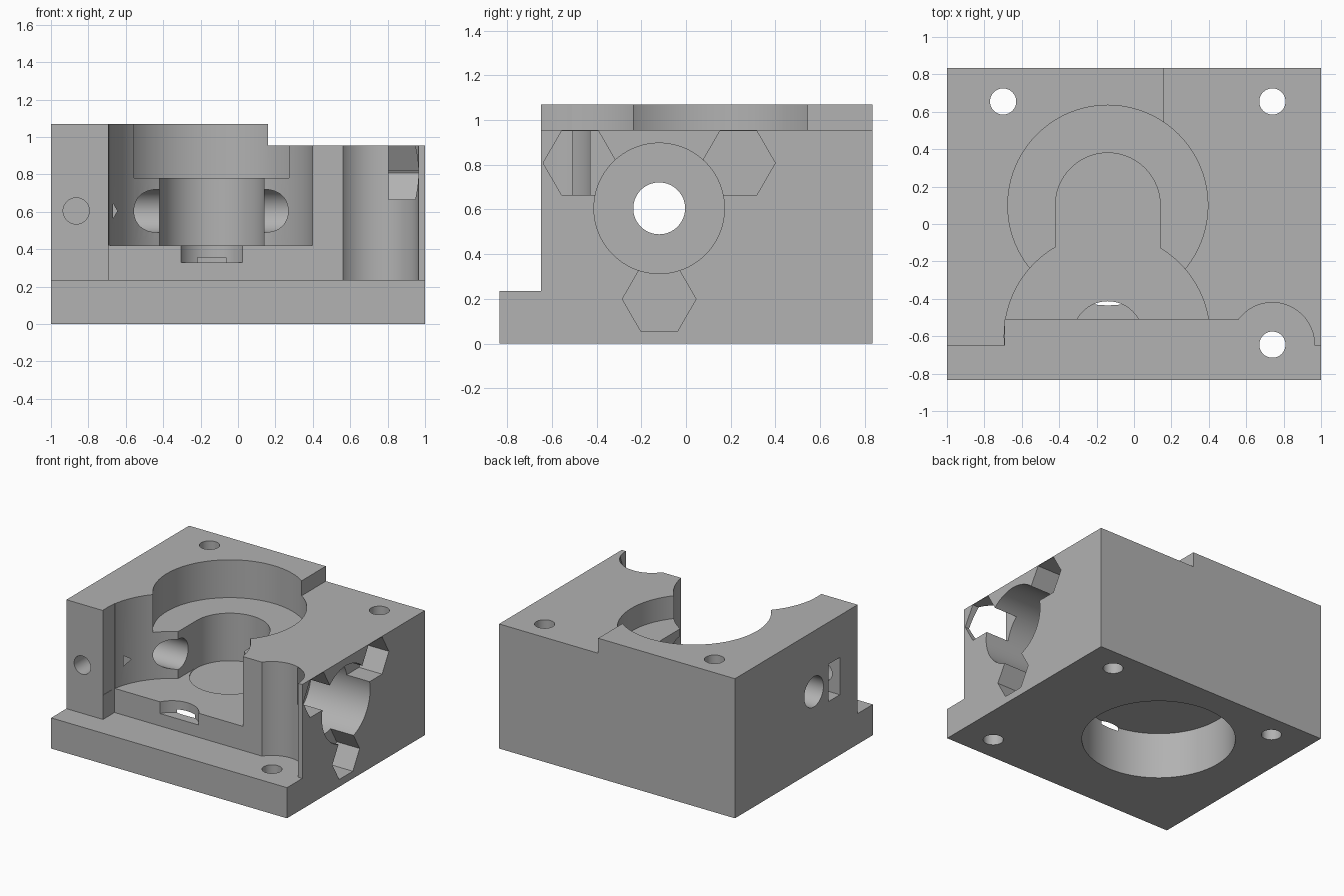
import bpy, bmesh, math
from mathutils import Matrix

cube = bpy.data.objects.get("Cube")
if cube:
    bpy.data.objects.remove(cube, do_unlink=True)

grey = bpy.data.materials.new("plain grey")
grey.use_nodes = True
grey.diffuse_color = (0.445, 0.445, 0.445, 1)
grey.node_tree.nodes["Principled BSDF"].inputs["Base Color"].default_value = grey.diffuse_color


def add_object(name, bm):
    mesh = bpy.data.meshes.new(name)
    bm.to_mesh(mesh)
    bm.free()
    mesh.materials.append(grey)
    obj = bpy.data.objects.new(name, mesh)
    bpy.context.collection.objects.link(obj)
    return obj


def box(name, x, y, z):
    bm = bmesh.new()
    size = [b - a for a, b in (x, y, z)]
    mid = [(a + b) / 2 for a, b in (x, y, z)]
    bmesh.ops.create_cube(bm, size=1, matrix=Matrix.Translation(mid) @ Matrix.Diagonal((*size, 1)))
    return add_object(name, bm)


def rod(name, axis, centre, radius, start, end, sides=96):
    """Prism along an axis; centre holds the other two coordinates in order."""
    bm = bmesh.new()
    place = list(centre)
    place.insert("XYZ".index(axis), (start + end) / 2)
    quarter = math.pi / 2
    turn = {"X": Matrix.Rotation(quarter, 4, "Y"),
            "Y": Matrix.Rotation(quarter, 4, "X") @ Matrix.Rotation(quarter, 4, "Z"),
            "Z": Matrix.Identity(4)}[axis]
    bmesh.ops.create_cone(bm, cap_ends=True, segments=sides, radius1=radius, radius2=radius,
                          depth=end - start, matrix=Matrix.Translation(place) @ turn)
    return add_object(name, bm)


def combine(target, tool, operation="DIFFERENCE"):
    mod = target.modifiers.new("combine", "BOOLEAN")
    mod.operation = operation
    mod.solver = "EXACT"
    mod.object = tool
    bpy.context.view_layer.update()
    result = bpy.data.meshes.new_from_object(
        target.evaluated_get(bpy.context.evaluated_depsgraph_get()))
    target.modifiers.clear()
    target.data = result
    bpy.data.objects.remove(tool, do_unlink=True)


TOP = 1.2
block = box("housing_block", (-1, 1), (-0.835, 0.835), (0, 1.07))

# stepped outline: front ledge and lower right-hand top
cutters = [
    box("ledge_cut", (-1.1, 1.1), (-1, -0.65), (0.235, TOP)),
    box("top_step_cut", (0.16, 1.1), (-1, 1), (0.955, TOP)),
    box("front_recess", (-0.69, 0.74), (-1, -0.51), (0.235, TOP)),
    rod("corner_screw_relief", "Z", (0.74, -0.645), 0.225, 0.235, TOP),
]

# central pocket, open to the front
cx, cy = -0.14, 0.1
cutters += [
    rod("front_arc_pocket", "Z", (cx - 0.004, -0.6), 0.55, 0.42, TOP),
    rod("upper_bore", "Z", (cx, cy), 0.535, 0.78, TOP),
    rod("middle_bore", "Z", (cx, cy), 0.28, 0.415, 0.9),
    box("bore_mouth", (cx - 0.28, cx + 0.28), (-0.4, cy), (0.42, 0.9)),
    rod("lower_bore", "Z", (cx, cy), 0.535, -0.1, 0.355),
    rod("floor_notch", "Z", (cx, -0.6), 0.187, 0.33, 0.5),
]

# vertical screw holes
for x, y in ((-0.7, 0.655), (0.74, 0.655), (0.74, -0.645)):
    cutters.append(rod("screw_hole", "Z", (x, y), 0.07, -0.1, TOP))

# cross hole, its round counterbore and three hexagonal pockets
sy, sz = -0.12, 0.605
cutters += [
    rod("cross_hole", "X", (sy, sz), 0.116, -1.1, 1.1),
    rod("side_counterbore", "X", (sy, sz), 0.292, 0.5, 1.1),
]
for angle in (30, 150, 270):
    a = math.radians(angle)
    centre = (sy + 0.409 * math.cos(a), sz + 0.406 * math.sin(a))
    cutters.append(rod("hex_pocket", "X", centre, 0.165, 0.805, 1.1, 6))

# clamping screw hole with nut slot entering from the side
cutters += [
    rod("clamp_hole", "Y", (-0.865, sz), 0.07, -1, -0.27),
    rod("nut_seat", "Y", (-0.81, sz), 0.165, -0.435, -0.3, 6),
    box("nut_slot", (-1.1, -0.81), (-0.435, -0.3), (sz - 0.1429, sz + 0.1429)),
]

for cutter in cutters:
    combine(block, cutter)

bpy.ops.object.select_all(action="DESELECT")
block.select_set(True)
bpy.context.view_layer.objects.active = block
bpy.ops.object.shade_smooth_by_angle(angle=math.radians(30))
